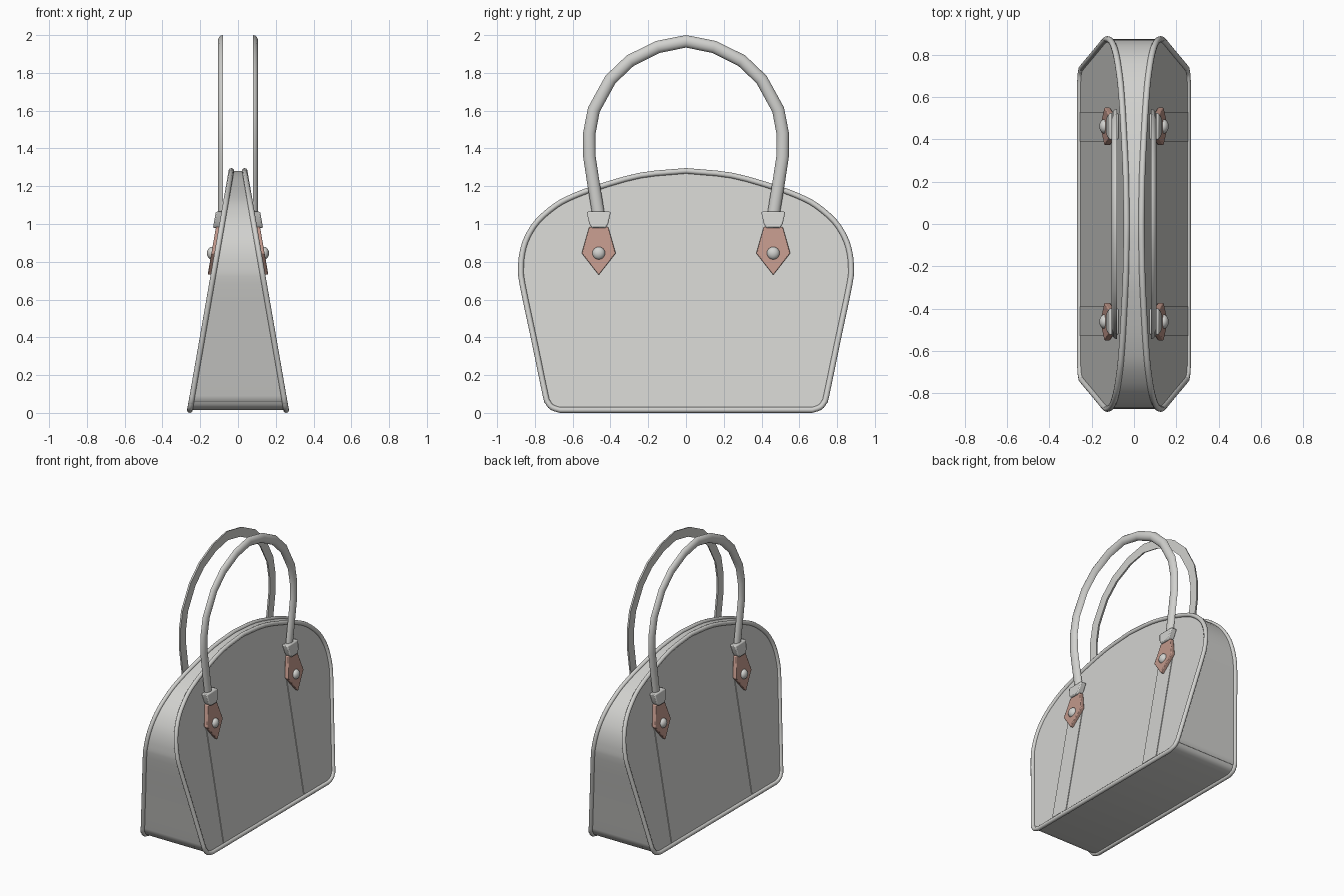
import bpy, bmesh, math
from mathutils import Vector

cube = bpy.data.objects.get("Cube")
if cube:
    bpy.data.objects.remove(cube, do_unlink=True)


def material(name, rgb, rough):
    m = bpy.data.materials.new(name)
    m.diffuse_color = (*rgb, 1)
    m.use_nodes = True
    node = m.node_tree.nodes["Principled BSDF"]
    node.inputs["Base Color"].default_value = (*rgb, 1)
    node.inputs["Roughness"].default_value = rough
    return m


GREY = material("pale grey leather", (0.64, 0.64, 0.62), 0.6)
BROWN = material("rose brown leather", (0.53, 0.31, 0.255), 0.6)


def panel_x(z):
    """Half width of the tapering bag at height z."""
    return 0.255 - 0.22 * (z - 0.015) / 1.266


def finish(name, bm, mat, mirror="", bevel=0, angle=40):
    """Turn a bmesh into a shaded object, with optional bevel and mirroring."""
    bmesh.ops.recalc_face_normals(bm, faces=bm.faces)
    mesh = bpy.data.meshes.new(name)
    bm.to_mesh(mesh)
    bm.free()
    mesh.materials.append(mat)
    ob = bpy.data.objects.new(name, mesh)
    bpy.context.collection.objects.link(ob)
    bpy.ops.object.select_all(action='DESELECT')
    ob.select_set(True)
    bpy.context.view_layer.objects.active = ob
    bpy.ops.object.shade_smooth_by_angle(angle=math.radians(angle))
    if bevel:
        mod = ob.modifiers.new("Soft edges", 'BEVEL')
        mod.width, mod.segments = bevel, 2
    if mirror:
        mod = ob.modifiers.new("Mirror", 'MIRROR')
        mod.use_axis = ("x" in mirror, "y" in mirror, False)
        mod.use_mirror_merge = False
    return ob


def smooth_path(pts, steps):
    """Catmull-Rom curve through the points, ends held."""
    p = [Vector(q) for q in pts]
    p = [p[0] * 2 - p[1]] + p + [p[-1] * 2 - p[-2]]
    out = []
    for i in range(1, len(p) - 2):
        a, b, c, d = p[i - 1:i + 3]
        for k in range(steps):
            t = k / steps
            out.append(0.5 * (2 * b + (c - a) * t + (2 * a - 5 * b + 4 * c - d) * t * t
                              + (3 * b - a - 3 * c + d) * t ** 3))
    return out + [p[-2]]


def mirrored(half):
    """Complete a (y, z) half path whose first point lies on y = 0."""
    return [Vector((-q[0], q[1])) for q in reversed(half[1:])] + [Vector(q) for q in half]


def sweep(path, section, x_of, closed):
    """Sweep a section of (in-plane, sideways) offsets along a (y, z) path."""
    bm = bmesh.new()
    n, rings = len(path), []
    for i, p in enumerate(path):
        if closed:
            a, b = path[i - 1], path[(i + 1) % n]
        else:
            a, b = path[max(i - 1, 0)], path[min(i + 1, n - 1)]
        t = (b - a).normalized()
        rings.append([bm.verts.new((x_of(p.y) + v, p.x - t.y * u, p.y + t.x * u))
                      for u, v in section])
    m = len(section)
    for i in range(n if closed else n - 1):
        r, s = rings[i], rings[(i + 1) % n]
        for j in range(m):
            bm.faces.new((r[j], r[(j + 1) % m], s[(j + 1) % m], s[j]))
    if not closed:
        bm.faces.new(rings[0])
        bm.faces.new(rings[-1])
    return bm


def plate(name, outline, inner, outer, mat, bevel):
    """Plate lying on the sloping panel, repeated at all four handle ends."""
    bm = bmesh.new()
    lo, hi = [[bm.verts.new((panel_x(z) + off, y, z)) for y, z in outline]
              for off in (inner, outer)]
    bm.faces.new(lo)
    bm.faces.new(hi)
    for i in range(len(outline)):
        j = (i + 1) % len(outline)
        bm.faces.new((lo[i], lo[j], hi[j], hi[i]))
    return finish(name, bm, mat, "xy", bevel, 30)


# Domed outline shared by the body and its piping
half = [(0, 1.281), (0.24, 1.257), (0.47, 1.193), (0.60, 1.145), (0.69, 1.097),
        (0.785, 1.015), (0.84, 0.93), (0.866, 0.85), (0.874, 0.765), (0.866, 0.68),
        (0.804, 0.385), (0.743, 0.09), (0.732, 0.058), (0.71, 0.03), (0.667, 0.015)]
outline = mirrored(smooth_path(half, 3))

# Body: wraparound gusset closed by two flat side panels
bm = bmesh.new()
left, right = [[bm.verts.new((s * panel_x(p.y), p.x, p.y)) for p in outline] for s in (1, -1)]
bm.faces.new(left)
bm.faces.new(right)
for i in range(len(outline)):
    j = (i + 1) % len(outline)
    bm.faces.new((left[i], left[j], right[j], right[i]))
finish("bag_body", bm, GREY)

# Round piping along both panel edges
circle = [(0.015 * math.cos(k * math.tau / 10), 0.015 * math.sin(k * math.tau / 10))
          for k in range(10)]
finish("edge_piping", sweep(outline, circle, panel_x, True), GREY, "x")

# Pair of arched handles, flat inside and rounded outside
arch = mirrored([(0, 1.967), (0.15, 1.937), (0.295, 1.865), (0.40, 1.765), (0.488, 1.605),
                 (0.512, 1.48), (0.512, 1.36), (0.493, 1.235), (0.460, 1.03)])
half_round = [(0.033 * math.cos(k * math.pi / 8), 0.027 * math.sin(k * math.pi / 8))
              for k in range(9)]
finish("handles", sweep(arch, half_round, lambda z: 0.08, False), GREY, "x")

# Stitched straps running down the panels
plate("straps", [(0.39, 0.035), (0.53, 0.035), (0.53, 0.86), (0.39, 0.86)],
      -0.004, 0.005, GREY, 0)

# Pointed leather tabs
plate("handle_tabs", [(0.462, 0.73), (0.552, 0.845), (0.512, 0.985), (0.412, 0.985),
                      (0.372, 0.845)], 0.002, 0.03, BROWN, 0.005)

# Tapered collars gripping the handle ends
plate("handle_collars", [(0.427, 0.978), (0.497, 0.978), (0.512, 1.0), (0.526, 1.065),
                         (0.398, 1.065), (0.412, 1.0)], 0.0, 0.045, GREY, 0.007)

# Domed rivets on the tabs
bm = bmesh.new()
bmesh.ops.create_uvsphere(bm, u_segments=20, v_segments=12, radius=0.034)
bmesh.ops.scale(bm, vec=(0.75, 1, 1), verts=bm.verts)
bmesh.ops.translate(bm, vec=(panel_x(0.845) + 0.028, 0.462, 0.845), verts=bm.verts)
finish("rivets", bm, GREY, "xy")
